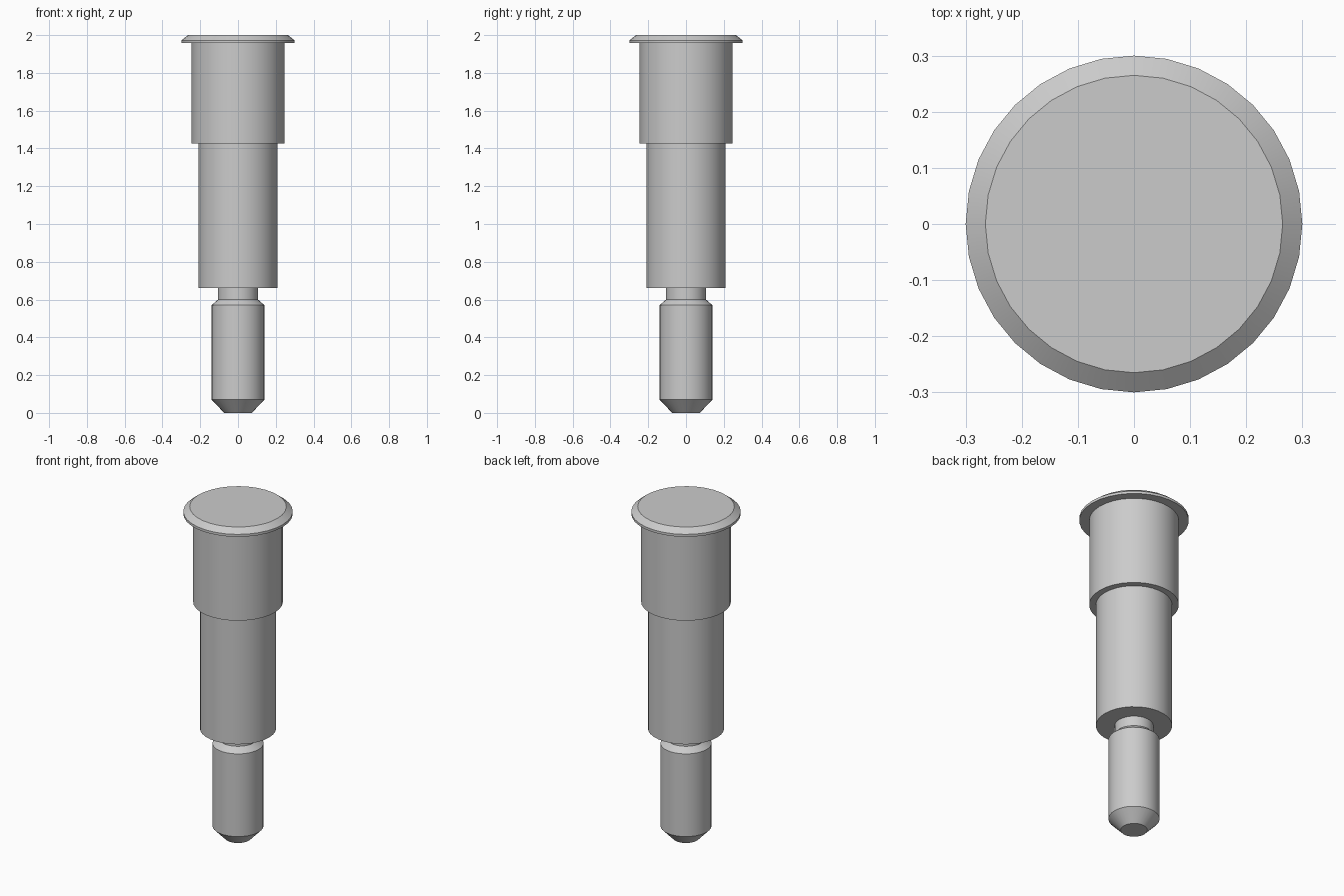
import bpy
import bmesh
import math

cube = bpy.data.objects.get("Cube")
if cube:
    bpy.data.objects.remove(cube, do_unlink=True)

SIDES = 32
OVERLAP = 0.02  # how far each part is seated in its neighbour

steel = bpy.data.materials.new("grey_steel")
steel.use_nodes = True
steel.diffuse_color = (0.6, 0.6, 0.6, 1)
steel.node_tree.nodes["Principled BSDF"].inputs["Base Color"].default_value = (0.6, 0.6, 0.6, 1)


def turned_part(name, profile):
    """Closed solid turned round z from (radius, height) points, bottom to top."""
    bm = bmesh.new()
    rings = []
    for radius, z in profile:
        rings.append([bm.verts.new((radius * math.cos(a), radius * math.sin(a), z))
                      for a in (math.tau * i / SIDES for i in range(SIDES))])
    for low, high in zip(rings, rings[1:]):
        for i in range(SIDES):
            j = (i + 1) % SIDES
            bm.faces.new((low[i], low[j], high[j], high[i]))
    bm.faces.new(rings[0][::-1])
    bm.faces.new(rings[-1])
    mesh = bpy.data.meshes.new(name)
    bm.to_mesh(mesh)
    bm.free()
    mesh.materials.append(steel)
    obj = bpy.data.objects.new(name, mesh)
    bpy.context.collection.objects.link(obj)
    bpy.ops.object.select_all(action="DESELECT")
    obj.select_set(True)
    bpy.context.view_layer.objects.active = obj
    bpy.ops.object.shade_smooth_by_angle(angle=math.radians(25))
    return obj


# Flanged head with a chamfered rim
turned_part("head_flange", [(0.30, 1.957), (0.30, 1.972), (0.265, 2.0)])

# Stepped body
turned_part("upper_barrel", [(0.246, 1.425), (0.246, 1.957 + OVERLAP)])
turned_part("middle_shaft", [(0.209, 0.66), (0.209, 1.425 + OVERLAP)])

# Undercut neck and chamfered pilot tip
turned_part("neck", [(0.106, 0.60 - OVERLAP), (0.106, 0.66 + OVERLAP)])
turned_part("pilot_tip", [(0.073, 0.0), (0.14, 0.07), (0.14, 0.57), (0.106, 0.60)])
